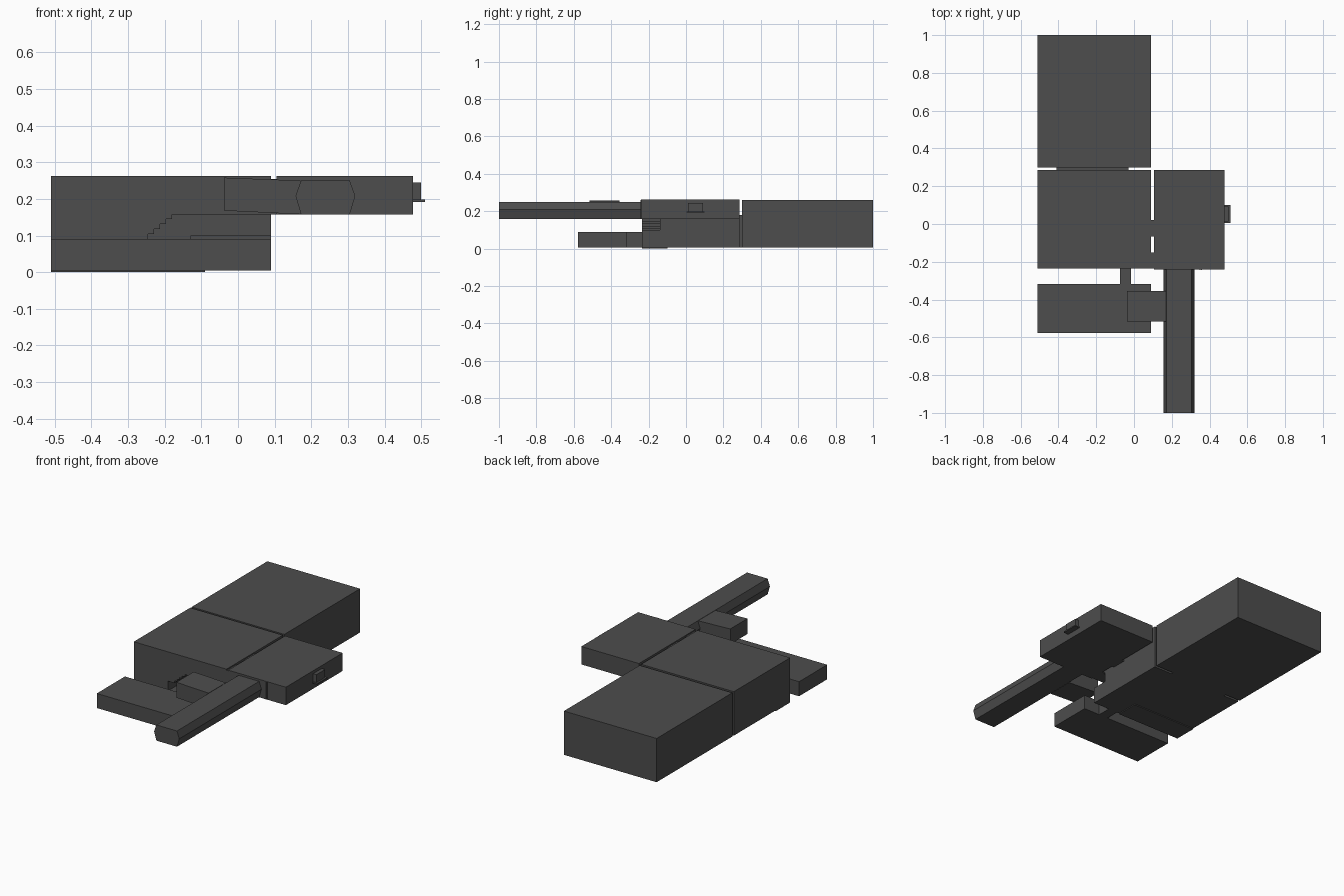
import bpy, bmesh

if "Cube" in bpy.data.objects:
    bpy.data.objects.remove(bpy.data.objects["Cube"])

mat = bpy.data.materials.new("dark grey")
mat.diffuse_color = (0.075, 0.075, 0.075, 1)
mat.use_nodes = True
mat.node_tree.nodes["Principled BSDF"].inputs["Base Color"].default_value = mat.diffuse_color


def prism(name, profile, y0, y1):
    """Extrude an (x, z) profile from y0 to y1."""
    bm = bmesh.new()
    face = bm.faces.new([bm.verts.new((x, y0, z)) for x, z in profile])
    ext = bmesh.ops.extrude_face_region(bm, geom=[face])
    for v in ext["geom"]:
        if isinstance(v, bmesh.types.BMVert):
            v.co.y = y1
    bmesh.ops.recalc_face_normals(bm, faces=bm.faces)
    me = bpy.data.meshes.new(name)
    bm.to_mesh(me)
    bm.free()
    me.materials.append(mat)
    ob = bpy.data.objects.new(name, me)
    bpy.context.collection.objects.link(ob)
    return ob


def box(name, x, y, z):
    return prism(name, [(x[0], z[0]), (x[1], z[0]), (x[1], z[1]), (x[0], z[1])], *y)


# large blocks
box("rear_block", (-0.51, 0.09), (0.30, 1.0), (0.005, 0.261))
main = box("main_block", (-0.51, 0.09), (-0.235, 0.286), (0.005, 0.262))
box("front_low_block", (-0.51, 0.09), (-0.577, -0.317), (0.005, 0.09))
box("side_slab", (0.105, 0.478), (-0.24, 0.285), (0.157, 0.262))
box("floor_plate", (-0.51, -0.09), (-0.235, -0.10), (0.0, 0.008))

# stairwell cut in the front right corner of the main block
n = 5
ceiling, floor = [(0.2, 0.158)], []
for i in range(n):
    x, z = -0.18 - 0.0165 * i, 0.158 - 0.0135 * i
    ceiling += [(x, z), (x, z - 0.0135)]
ceiling.append((-0.29, 0.158 - 0.0135 * n))
for i in range(n):
    x, z = -0.13 - 0.0165 * i, 0.10 - 0.0135 * i
    floor += [(x, z), (x, z - 0.0135)]
floor.append((-0.29, 0.10 - 0.0135 * n))
cutter = prism("stairwell_cutter", ceiling + floor[::-1] + [(0.2, 0.10)], -0.3, -0.14)
cutter.hide_render = True
cutter.hide_viewport = True
cutter.display_type = 'WIRE'
mod = main.modifiers.new("stairwell", 'BOOLEAN')
mod.operation = 'DIFFERENCE'
mod.solver = 'EXACT'
mod.object = cutter

# hexagonal corridor and its tilted side branch
prism("front_corridor", [(0.157, 0.208), (0.172, 0.158), (0.305, 0.158),
                         (0.32, 0.208), (0.305, 0.25), (0.172, 0.25)], -1.0, -0.24)
prism("corridor_branch", [(-0.038, 0.168), (0.17, 0.158),
                          (0.17, 0.25), (-0.038, 0.258)], -0.515, -0.355)

# short passages between the blocks
box("rear_passage", (-0.41, -0.03), (0.286, 0.30), (0.005, 0.18))
box("front_passage", (-0.075, -0.015), (-0.317, -0.235), (0.005, 0.088))
for i, y in enumerate([(-0.065, 0.02), (-0.235, -0.15)]):
    box(f"slab_passage_{i}", (0.09, 0.105), y, (0.158, 0.255))

# door strips on the slab front
for i, x in enumerate((0.346, 0.354)):
    box(f"door_strip_{i}", (x, x + 0.005), (-0.243, -0.24), (0.158, 0.261))

# window bay on the right side
box("window_bay", (0.478, 0.50), (0.012, 0.092), (0.197, 0.245))
box("window_sill", (0.478, 0.51), (0.004, 0.10), (0.192, 0.199))
